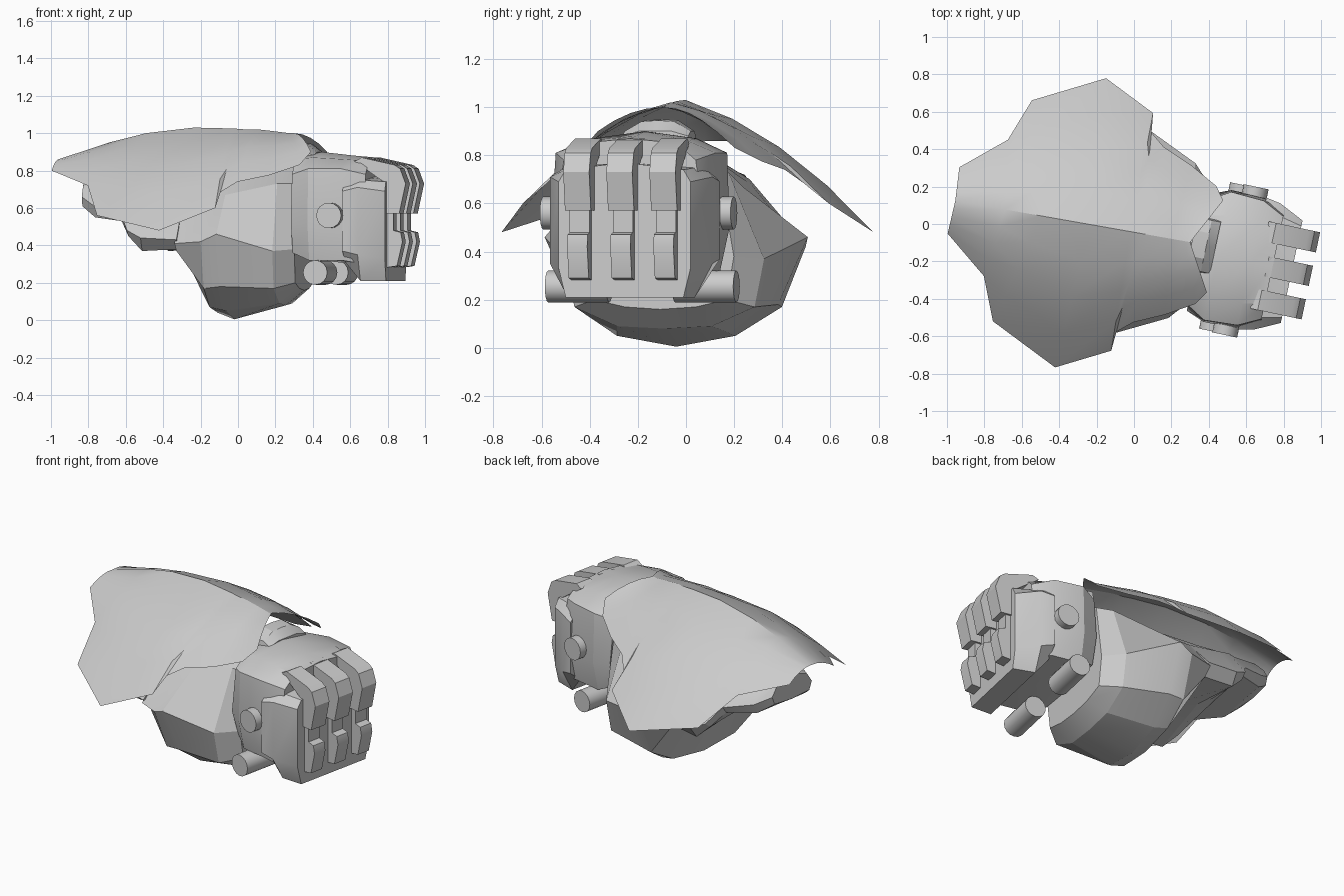
import bpy, bmesh
from math import radians
from mathutils import Vector, Matrix

cube = bpy.data.objects.get("Cube")
if cube:
    bpy.data.objects.remove(cube, do_unlink=True)

GREY = (0.6, 0.6, 0.6, 1)
grey = bpy.data.materials.new("plain grey")
grey.use_nodes = True
grey.diffuse_color = GREY
grey.node_tree.nodes["Principled BSDF"].inputs["Base Color"].default_value = GREY

# The body and the head each have their own slightly turned frame
BODY = Matrix.Translation((0, -0.044, 0)) @ Matrix.Rotation(radians(-10), 4, "Z")
HEAD = Matrix.Translation((0.3, -0.14, 0)) @ Matrix.Rotation(radians(-12), 4, "Z")


def finish(name, bm, frame, angle=25):
    bmesh.ops.recalc_face_normals(bm, faces=bm.faces)
    mesh = bpy.data.meshes.new(name)
    bm.to_mesh(mesh)
    bm.free()
    mesh.materials.append(grey)
    mesh.shade_smooth()
    mesh.set_sharp_from_angle(angle=radians(angle))
    obj = bpy.data.objects.new(name, mesh)
    obj.matrix_world = frame
    bpy.context.collection.objects.link(obj)
    return obj


def bridge(bm, rings, closed):
    for a, b in zip(rings, rings[1:]):
        n = len(a)
        for i in range(n if closed else n - 1):
            j = (i + 1) % n
            bm.faces.new((a[i], a[j], b[j], b[i]))


def loft(name, stations, frame, angle=25):
    """Closed mirrored loft; each half section runs from top centre to bottom centre."""
    bm = bmesh.new()
    rings = []
    for u, half in stations:
        full = half + [(-v, z) for v, z in reversed(half[1:-1])]
        rings.append([bm.verts.new((u, v, z)) for v, z in full])
    bridge(bm, rings, True)
    bm.faces.new(rings[0])
    bm.faces.new(rings[-1])
    return finish(name, bm, frame, angle)


def extrude_profile(name, profile, centre, width, frame):
    """Side profile given as (forward, height), extruded sideways."""
    bm = bmesh.new()
    sides = [[bm.verts.new((p, centre + s * width / 2, z)) for p, z in profile] for s in (-1, 1)]
    bridge(bm, sides, True)
    for ring in sides:
        bm.faces.new(ring)
    return finish(name, bm, frame)


def cross_cylinder(name, p, z, radius, start, end, segments=16):
    bm = bmesh.new()
    place = Matrix.Translation((p, (start + end) / 2, z)) @ Matrix.Rotation(radians(90), 4, "X")
    bmesh.ops.create_cone(bm, cap_ends=True, segments=segments, radius1=radius, radius2=radius,
                          depth=abs(end - start), matrix=place)
    return finish(name, bm, HEAD, 40)


# Thin ridged shell: ridge point to outer edge, bulged between, then mirrored
ribs = [
    ((-.97, .86), (-.98, .18, .80)),
    ((-.70, .95), (-.75, .37, .72)),
    ((-.50, 1.0), (-.66, .60, .56)),
    ((-.24, 1.03), (-.29, .785, .48)),
    ((-.02, 1.025), (-.01, .645, .60)),
    ((.04, 1.02), (0, .54, .685)),
    ((.11, 1.02), (.08, .475, .74)),
    ((.20, 1.01), (.24, .405, .775)),
    ((.28, 1.0), (.39, .32, .83)),
    ((.305, 1.0), (.44, .25, .90)),
]
bm = bmesh.new()
STEPS = 4
rows = []
for (u, z), edge in ribs:
    ridge, edge = Vector((u, 0, z)), Vector(edge)
    row = []
    for i in range(-STEPS, STEPS + 1):
        t = abs(i) / STEPS
        p = ridge.lerp(edge, t)
        p.z += 0.4 * edge.y * t * (1 - t)
        if i < 0:
            p.y = -p.y
        row.append(bm.verts.new(p))
    rows.append(row)
bridge(bm, rows, False)
finish("ridged_shell", bm, BODY)

# Lower body with a keel, pointed side edges and a sloped front panel
loft("lower_body", [
    (-.26, [(0, .85), (.25, .66), (.48, .41), (.42, .37), (.2, .35), (0, .34)]),
    (-.11, [(0, .85), (.28, .65), (.53, .42), (.43, .17), (.25, .07), (0, .04)]),
    (-.02, [(0, .86), (.28, .67), (.555, .46), (.43, .18), (.25, .05), (0, .005)]),
    (.26, [(0, .86), (.27, .73), (.42, .37), (.38, .17), (.2, .09), (0, .08)]),
    (.36, [(0, .84), (.25, .73), (.31, .38), (.28, .2), (.15, .17), (0, .16)]),
], BODY, 18)

# Thin rear lip that widens into two side lobes
loft("rear_collar", [
    (-.82, [(0, .76), (.12, .72), (.16, .66), (.14, .61), (0, .6)]),
    (-.74, [(0, .78), (.16, .72), (.23, .61), (.2, .55), (0, .55)]),
    (-.58, [(0, .83), (.2, .7), (.32, .57), (.29, .53), (0, .53)]),
    (-.53, [(0, .83), (.22, .7), (.41, .48), (.37, .45), (0, .5)]),
    (-.45, [(0, .84), (.24, .68), (.45, .44), (.4, .37), (0, .45)]),
    (-.25, [(0, .85), (.25, .66), (.48, .43), (.4, .38), (0, .38)]),
], BODY)

# Head core and the plate set in the shell's front notch
loft("head_core", [
    (.05, [(0, .88), (.2, .86), (.29, .78), (.32, .52), (.27, .36), (0, .35)]),
    (.15, [(0, .9), (.22, .87), (.35, .81), (.36, .5), (.32, .32), (0, .32)]),
    (.33, [(0, .88), (.22, .86), (.34, .81), (.36, .5), (.32, .32), (0, .3)]),
    (.45, [(0, .87), (.2, .85), (.28, .78), (.32, .5), (.3, .3), (0, .28)]),
], HEAD)
loft("brow_plate", [
    (0, [(0, .95), (.07, .945), (.14, .9), (.15, .85), (0, .85)]),
    (.08, [(0, .945), (.07, .94), (.14, .9), (.15, .85), (0, .85)]),
    (.13, [(0, .9), (.07, .9), (.14, .88), (.15, .85), (0, .85)]),
], HEAD @ Matrix.Translation((0, .04, 0)))

# Face block
loft("face_block", [
    (.34, [(0, .78), (.29, .76), (.36, .69), (.36, .37), (.28, .31), (0, .31)]),
    (.42, [(0, .77), (.28, .75), (.345, .71), (.345, .35), (.27, .21), (0, .21)]),
    (.555, [(0, .77), (.25, .74), (.28, .69), (.28, .33), (.25, .21), (0, .21)]),
], HEAD)

# Three two-piece ribs down the face
upper = [(.38, .85), (.42, .87), (.60, .83), (.63, .81), (.66, .73), (.625, .57), (.55, .57), (.54, .74)]
lower = [(.54, .58), (.59, .58), (.59, .48), (.63, .47), (.64, .42), (.61, .29), (.54, .28)]
for side, q in (("right", -.183), ("middle", 0), ("left", .183)):
    extrude_profile(side + "_upper_rib", upper, q, .11, HEAD)
    extrude_profile(side + "_lower_rib", lower, q, .085, HEAD)

# Side discs and the cross cylinders under the jaw
for side, s in (("right", -1), ("left", 1)):
    cross_cylinder(side + "_side_disc", .275, .56, .068, s * .3, s * .405)
    cross_cylinder(side + "_jaw_cylinder", .2, .255, .066, s * .14, s * .4)
